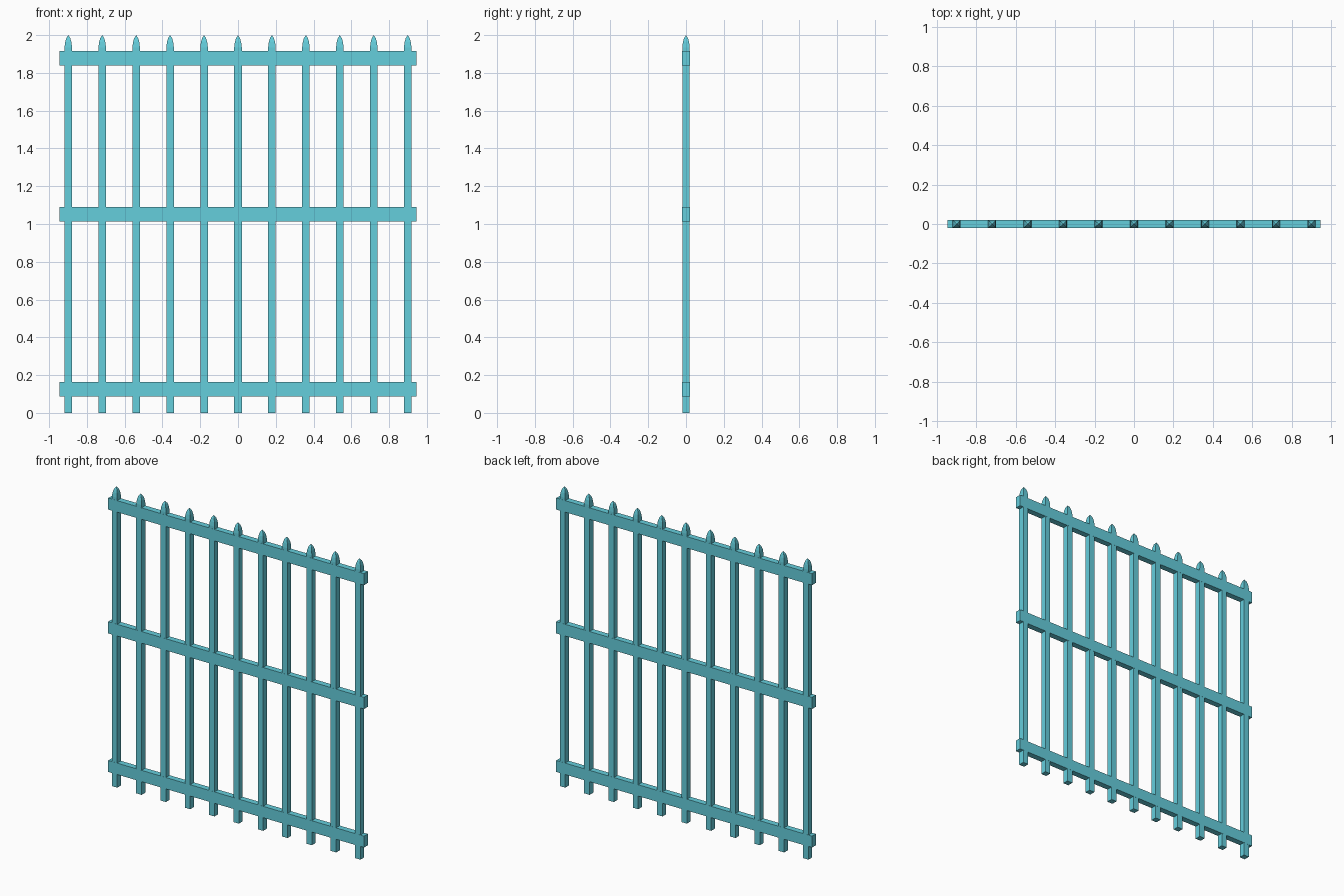
import bpy
import bmesh

if "Cube" in bpy.data.objects:
    bpy.data.objects.remove(bpy.data.objects["Cube"])

mat = bpy.data.materials.new("cyan_paint")
mat.diffuse_color = (0.13, 0.62, 0.72, 1)
mat.use_nodes = True
mat.node_tree.nodes["Principled BSDF"].inputs["Base Color"].default_value = mat.diffuse_color


def finish(name, bm):
    bmesh.ops.recalc_face_normals(bm, faces=bm.faces)
    mesh = bpy.data.meshes.new(name)
    bm.to_mesh(mesh)
    bm.free()
    mesh.materials.append(mat)
    obj = bpy.data.objects.new(name, mesh)
    bpy.context.collection.objects.link(obj)
    return obj


def picket(name, x, depth_scale=0.98):
    # square bar lofted up into a curved four-sided point
    profile = [(0.02, 0), (0.02, 1.935), (0.0165, 1.963), (0.0105, 1.984)]
    bm = bmesh.new()
    rings = []
    for h, z in profile:
        d = h * depth_scale
        rings.append([bm.verts.new((x + sx * h, sy * d, z))
                      for sx, sy in ((-1, -1), (1, -1), (1, 1), (-1, 1))])
    bm.faces.new(rings[0])
    for a, b in zip(rings, rings[1:]):
        for i in range(4):
            j = (i + 1) % 4
            bm.faces.new((a[i], a[j], b[j], b[i]))
    tip = bm.verts.new((x, 0, 2.0))
    for i in range(4):
        bm.faces.new((rings[-1][i], rings[-1][(i + 1) % 4], tip))
    return finish(name, bm)


def rail(name, z0, z1):
    # long flat crossbar
    bm = bmesh.new()
    bmesh.ops.create_cube(bm, size=1)
    bmesh.ops.scale(bm, vec=(1.89, 0.04, z1 - z0), verts=bm.verts)
    bmesh.ops.translate(bm, vec=(0, 0, (z0 + z1) / 2), verts=bm.verts)
    return finish(name, bm)


# eleven evenly spaced pickets
for i in range(11):
    picket(f"picket_{i + 1}", (i - 5) * 0.1797)

# three rails
rail("bottom_rail", 0.088, 0.164)
rail("middle_rail", 1.013, 1.091)
rail("top_rail", 1.84, 1.917)
